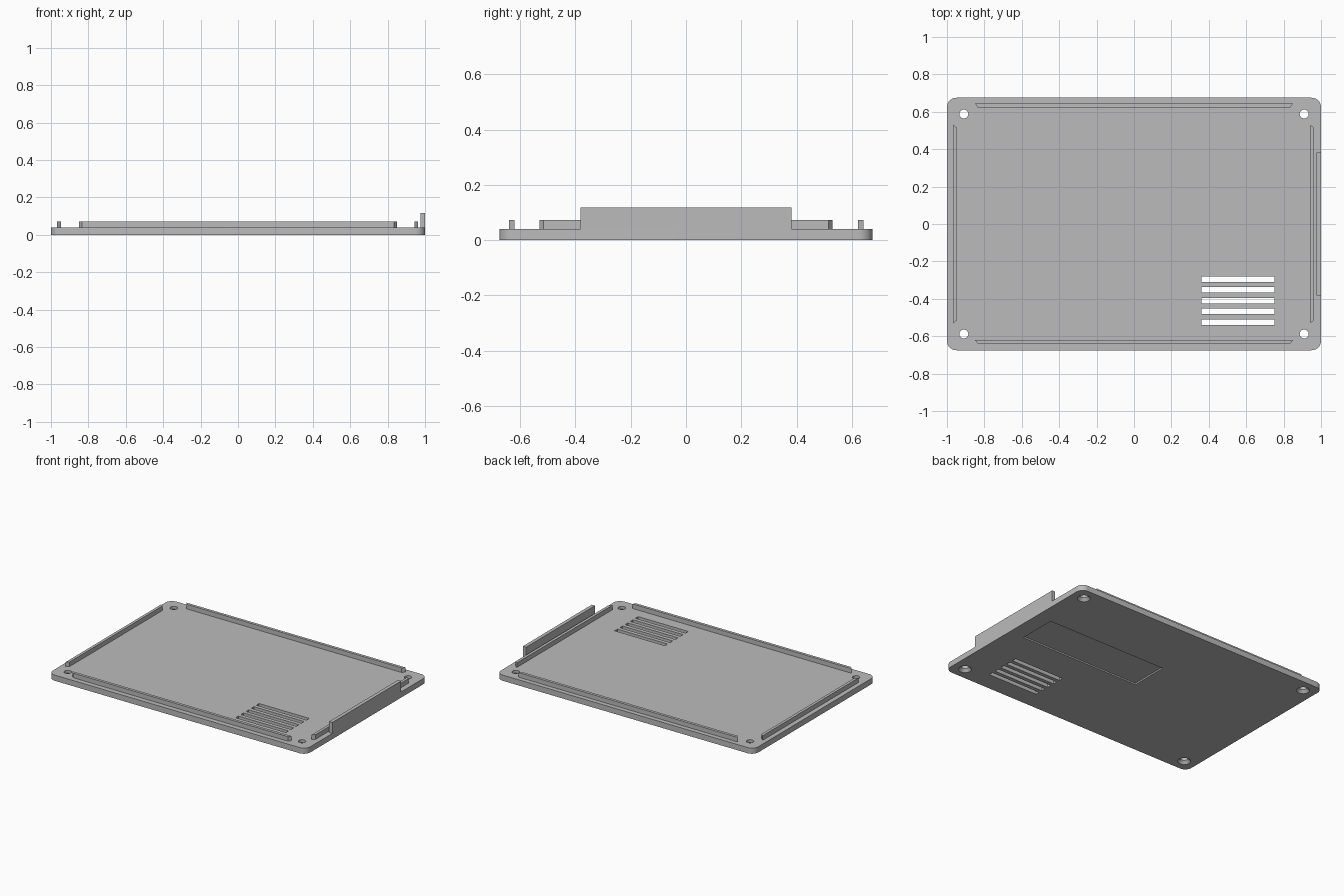
import bpy, bmesh
from mathutils import Matrix, Vector
from math import radians

if "Cube" in bpy.data.objects:
    bpy.data.objects.remove(bpy.data.objects["Cube"])

grey = bpy.data.materials.new("plain_grey")
grey.use_nodes = True
grey.diffuse_color = (0.5, 0.5, 0.5, 1)
grey.node_tree.nodes["Principled BSDF"].inputs["Base Color"].default_value = (0.5, 0.5, 0.5, 1)

T = 0.04          # plate thickness
HX, HY = 1.0, 0.675


def finish(name, bm):
    bmesh.ops.recalc_face_normals(bm, faces=bm.faces)
    mesh = bpy.data.meshes.new(name)
    bm.to_mesh(mesh)
    bm.free()
    mesh.materials.append(grey)
    obj = bpy.data.objects.new(name, mesh)
    bpy.context.collection.objects.link(obj)
    return obj


def box(name, lo, hi, radius=0):
    lo, hi = Vector(lo), Vector(hi)
    bm = bmesh.new()
    bmesh.ops.create_cube(bm, size=1, matrix=Matrix.Translation((lo + hi) / 2)
                          @ Matrix.Diagonal((*(hi - lo), 1)))
    if radius:
        upright = [e for e in bm.edges
                   if abs(e.verts[0].co.z - e.verts[1].co.z) > T / 2]
        bmesh.ops.bevel(bm, geom=upright, offset=radius, segments=10,
                        profile=0.5, affect='EDGES')
    return finish(name, bm)


def cone(name, x, y, z0, z1, r0, r1):
    bm = bmesh.new()
    bmesh.ops.create_cone(bm, cap_ends=True, segments=32, radius1=r0, radius2=r1,
                          depth=z1 - z0,
                          matrix=Matrix.Translation((x, y, (z0 + z1) / 2)))
    return finish(name, bm)


def prism(name, points, z0, z1):
    bm = bmesh.new()
    face = bm.faces.new([bm.verts.new((x, y, z0)) for x, y in points])
    top = bmesh.ops.extrude_face_region(bm, geom=[face])["geom"]
    bmesh.ops.translate(bm, vec=(0, 0, z1 - z0),
                        verts=[v for v in top if isinstance(v, bmesh.types.BMVert)])
    return finish(name, bm)


def cut(target, cutter):
    cutter.hide_render = True
    mod = target.modifiers.new("cut", 'BOOLEAN')
    mod.operation = 'DIFFERENCE'
    mod.solver = 'EXACT'
    mod.object = cutter
    bpy.context.view_layer.objects.active = target
    bpy.ops.object.modifier_apply(modifier=mod.name)
    bpy.data.objects.remove(cutter)


# Base plate with rounded corners
plate = box("base_plate", (-HX, -HY, 0), (HX, HY, T), 0.05)

# Countersunk screw holes
for sx in (-1, 1):
    for sy in (-1, 1):
        x, y = sx * 0.91, sy * 0.588
        cut(plate, cone("hole_cutter", x, y, -0.05, 0.1, 0.024, 0.024))
        cut(plate, cone("sink_cutter", x, y, -0.01, 0.02, 0.051, 0.024))

# Ventilation slots
for i in range(5):
    y = -0.295 - i * 0.0575
    cut(plate, box("slot_cutter", (0.36, y - 0.015, -0.05), (0.75, y + 0.015, 0.1)))

# Shallow label recess underneath
cut(plate, box("recess_cutter", (-0.045, -0.04, -0.05), (0.885, 0.23, 0.01)))

bpy.ops.object.select_all(action='DESELECT')
plate.select_set(True)
bpy.context.view_layer.objects.active = plate
bpy.ops.object.shade_smooth_by_angle(angle=radians(30))

# Locating rails with slanted ends
W, S = 0.02, 0.015
for name, y in (("front_rail", -0.64), ("back_rail", 0.623)):
    prism(name, [(-0.85 + S, y), (0.85 - S, y), (0.85, y + W), (-0.85, y + W)], T, 0.072)
for name, x in (("right_rail", -0.967), ("left_rail", 0.943)):
    prism(name, [(x, -0.53), (x + W, -0.53 + S), (x + W, 0.53 - S), (x, 0.53)], T, 0.072)

# Tall tab on the side edge
box("side_tab", (0.975, -0.382, T), (HX, 0.382, 0.117))
